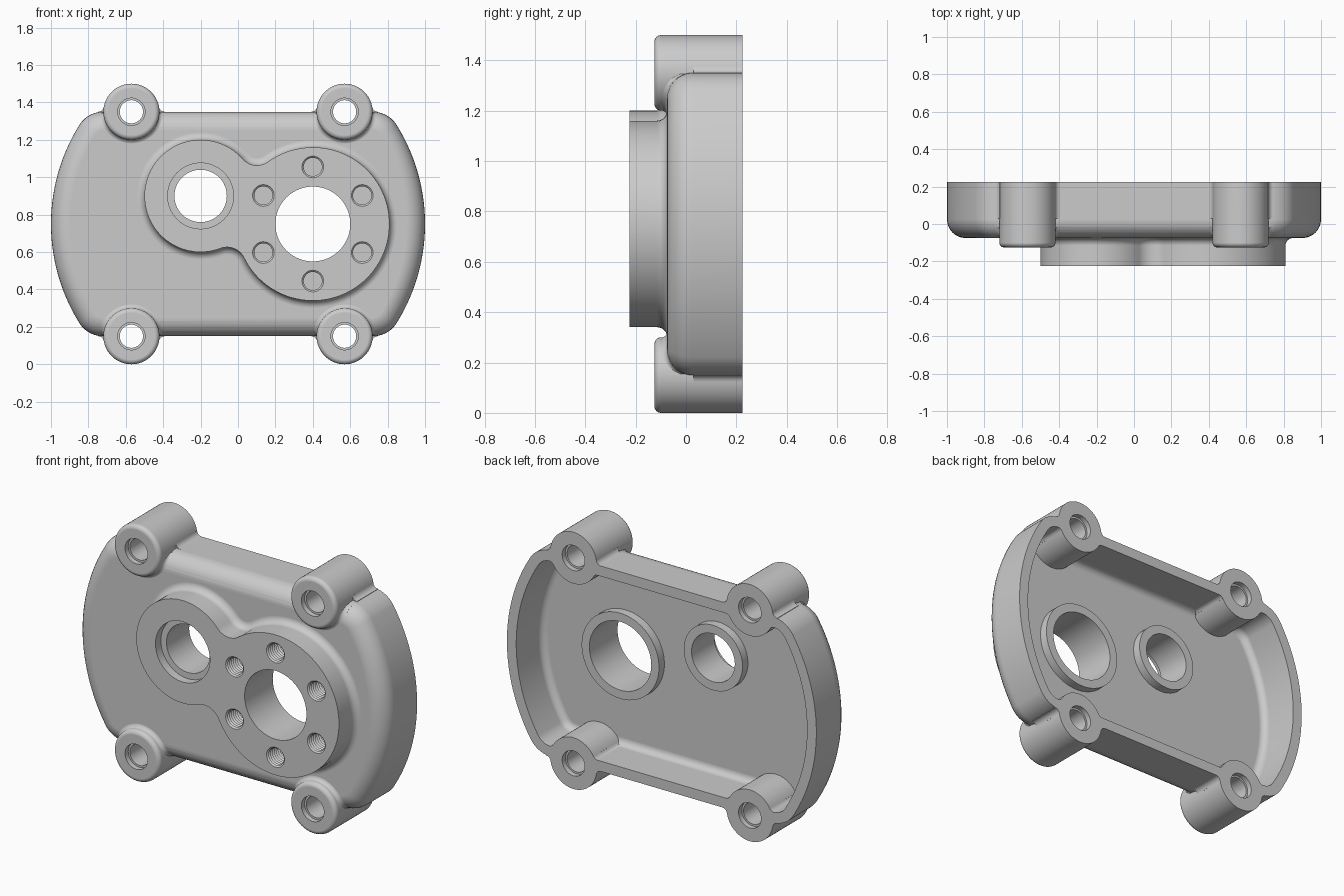
import bpy, bmesh
from math import sin, cos, pi, sqrt, acos, atan2, radians

if "Cube" in bpy.data.objects:
    bpy.data.objects.remove(bpy.data.objects["Cube"])

MID = 0.75                      # height of the horizontal symmetry plane
BACK, FACE, PAD_FRONT, BOSS_FRONT = 0.225, -0.075, -0.225, -0.125
WALL, ROUND = 0.06, 0.10
BX, BZ, BR = 0.57, 0.60, 0.15   # boss offset from centre, boss radius
SIGNS = [(sx, sz) for sx in (-1, 1) for sz in (-1, 1)]


def loft(bm, rings):
    """Skin equal-length closed rings of 3D points and cap both ends."""
    vs = [[bm.verts.new(p) for p in r] for r in rings]
    n = len(vs[0])
    for a, b in zip(vs, vs[1:]):
        for i in range(n):
            bm.faces.new((a[i], a[(i + 1) % n], b[(i + 1) % n], b[i]))
    bm.faces.new(vs[0])
    bm.faces.new(vs[-1][::-1])


def slab(bm, outline, profile):
    """Loft a 2D outline(offset) through (offset, y) pairs."""
    loft(bm, [[(x, y, z) for x, z in outline(o)] for o, y in profile])


def lathe(bm, cx, cz, profile, n=64):
    slab(bm, lambda r: arc(cx, cz, r, 0, 2 * pi, n)[:-1], profile)


def arc(cx, cz, r, a, b, n):
    return [(cx + r * cos(a + (b - a) * i / n), cz + r * sin(a + (b - a) * i / n)) for i in range(n + 1)]


def make(name, build):
    bm = bmesh.new()
    build(bm)
    bmesh.ops.recalc_face_normals(bm, faces=bm.faces)
    me = bpy.data.meshes.new(name)
    bm.to_mesh(me)
    bm.free()
    ob = bpy.data.objects.new(name, me)
    bpy.context.collection.objects.link(ob)
    return ob


def combine(base, op, name, build):
    tool = make(name, build)
    tool.hide_render = True
    m = base.modifiers.new(name, 'BOOLEAN')
    m.operation, m.solver, m.object = op, 'EXACT', tool
    bpy.context.view_layer.objects.active = base
    bpy.ops.object.modifier_apply(modifier=m.name)
    bpy.data.objects.remove(tool)


# Housing outline: bulging sides, flat top and bottom, rounded corners
def housing_outline(o):
    cz = 0.45
    cx = sqrt(0.85 ** 2 - cz ** 2)
    a = atan2(cz, cx)
    q = arc(0, 0, 1 - o, 0, a, 14) + arc(cx, cz, 0.15 - o, a, pi / 2, 10)[1:]
    top = q + [(-x, z) for x, z in q[::-1]]
    return [(x, z + MID) for x, z in top + [(-x, -z) for x, z in top[1:-1]]]


# Pad outline: two circles blended by concave fillets
def pad_outline(o):
    x1, z1, r1, x2, z2, r2, f = -0.2, 0.9, 0.3, 0.4, 0.75, 0.41, 0.1
    d, phi = sqrt((x2 - x1) ** 2 + (z2 - z1) ** 2), atan2(z2 - z1, x2 - x1)
    a = (d * d + (r1 + f) ** 2 - (r2 + f) ** 2) / (2 * d)
    al, be = acos(a / (r1 + f)), acos((d - a) / (r2 + f))
    fil = lambda s: (x1 + (r1 + f) * cos(phi + s * al), z1 + (r1 + f) * sin(phi + s * al))
    return (arc(x1, z1, r1 + o, phi + al, phi + 2 * pi - al, 56)[:-1]
            + arc(*fil(-1), f - o, phi + pi - al, phi + be, 14)[:-1]
            + arc(x2, z2, r2 + o, phi + pi + be, phi + 3 * pi - be, 72)[:-1]
            + arc(*fil(1), f - o, phi - be, phi - pi + al, 14)[:-1])


def edge_round(o, y, r, steps=8):
    """(offset, y) pairs of a quarter round ending on a flat at depth y."""
    return [(o + r * (1 - cos(pi / 2 * i / steps)), y + r * (1 - sin(pi / 2 * i / steps)))
            for i in range(steps + 1)]


# Hollow housing shell
housing = make("gearbox_cover", lambda bm: slab(
    bm, housing_outline, [(0, BACK)] + edge_round(0, FACE, ROUND)))
combine(housing, 'DIFFERENCE', "cavity_cutter", lambda bm: slab(
    bm, housing_outline, [(WALL, 0.4)] + edge_round(WALL, FACE + WALL, ROUND - WALL, 6)))


# Corner bosses with rounded front rims
def bosses(bm):
    rim = [(BR - o, y) for o, y in edge_round(0, BOSS_FRONT, 0.025, 6)]
    for sx, sz in SIGNS:
        lathe(bm, sx * BX, MID + sz * BZ, [(BR, BACK)] + rim)


# Blends between bosses and the rounded front of the housing
def boss_aprons(bm):
    f = 0.025
    for sx, sz in SIGNS:
        rings = []
        for k in range(37):
            t = radians(-88 + 176 * k / 36)
            pts = []
            for i in range(6):
                b = pi / 2 * i / 5
                r, h = BR - 0.001 + f * (1 - cos(b)), f * (1 - sin(b)) - 0.0005
                s = min(r * cos(t), ROUND)
                y = FACE + ROUND - sqrt(ROUND ** 2 - (ROUND - s) ** 2)
                pts.append((r, y - h))
            pts += [(r, y + 0.02), (BR - 0.01, y + 0.02)]
            rings.append([(sx * BX + r * sin(t), y, MID + sz * (BZ - r * cos(t))) for r, y in pts])
        loft(bm, rings)


# Fillet strips where the bosses meet the wall (h: wall line, s: side of it)
def wall_fillets(h, s, y0):
    f = 0.03

    def build(bm):
        cz = h + s * f
        cx = sqrt((BR + f) ** 2 - cz ** 2)
        a0, a1 = atan2(-cz, -cx), -s * pi / 2
        if s < 0 and a0 < 0:
            a0 += 2 * pi
        pts = arc(cx, cz, f, a0, a1, 6)
        pts += [(cx, h - s * 0.02), (pts[0][0] - 0.02, h - s * 0.02), (pts[0][0] - 0.02, pts[0][1])]
        for sx, sz in SIGNS:
            for side in (-1, 1):
                loft(bm, [[(sx * BX + side * x, y, MID + sz * (BZ + z)) for x, z in pts]
                          for y in (y0, BACK)])
    return build


# Raised two-lobe pad with a flared foot
def pad(bm):
    flare = [(0.04 * (1 - cos(pi / 2 * i / 6)), FACE - 0.04 * (1 - sin(pi / 2 * i / 6))) for i in range(7)]
    slab(bm, pad_outline, [(0, PAD_FRONT)] + flare + [(0.04, -0.045)])


# Collars around the shaft bores on the inside
def collars(bm):
    lathe(bm, 0.4, 0.75, [(0.25, -0.04), (0.25, 0.035)], 80)
    lathe(bm, -0.2, 0.9, [(0.19, -0.04), (0.19, 0.035)])


# Shaft bores, boss bolt holes and threaded blind holes
def holes(bm):
    lathe(bm, 0.4, 0.75, [(0.2, -0.4), (0.2, 0.3)], 80)
    lathe(bm, -0.2, 0.9, [(0.176, -0.4), (0.176, -0.175), (0.14, -0.175), (0.14, 0.3)])
    for sx, sz in SIGNS:
        lathe(bm, sx * BX, MID + sz * BZ, [(0.073, -0.4), (0.073, -0.095), (0.062, -0.095),
                                          (0.062, 0.195), (0.073, 0.195), (0.073, 0.4)], 40)
    thread = [(0.058 if i % 2 == 0 else 0.049, PAD_FRONT + 0.0085 * i) for i in range(18)]
    for k in range(6):
        a = pi / 2 + k * pi / 3
        lathe(bm, 0.4 + 0.305 * cos(a), 0.75 + 0.305 * sin(a), [(0.058, -0.3)] + thread, 32)


combine(housing, 'UNION', "corner_bosses", bosses)
combine(housing, 'UNION', "boss_aprons", boss_aprons)
combine(housing, 'UNION', "outer_fillets", wall_fillets(0, 1, 0.03))
combine(housing, 'UNION', "inner_fillets", wall_fillets(-WALL, -1, -0.03))
combine(housing, 'UNION', "front_pad", pad)
combine(housing, 'UNION', "bore_collars", collars)
combine(housing, 'DIFFERENCE', "hole_cutters", holes)

# Smooth shading with crisp machined edges
bpy.ops.object.select_all(action='DESELECT')
housing.select_set(True)
bpy.context.view_layer.objects.active = housing
bpy.ops.object.shade_smooth_by_angle(angle=radians(30))
wn = housing.modifiers.new("flat_normals", 'WEIGHTED_NORMAL')
wn.keep_sharp = True
